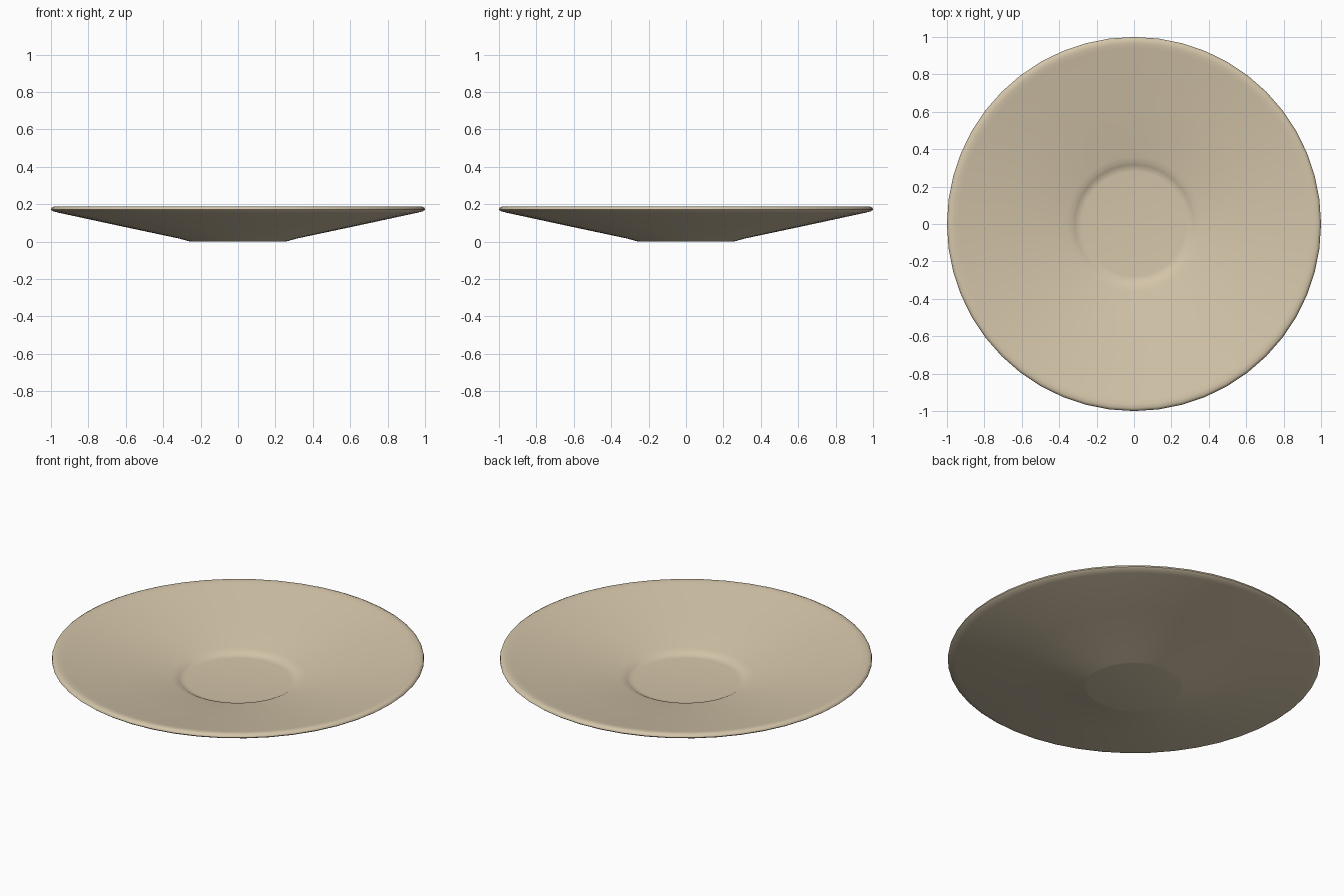
import bpy, bmesh, math

if "Cube" in bpy.data.objects:
    bpy.data.objects.remove(bpy.data.objects["Cube"])

SEGMENTS = 48

def lathe(name, profile, segments):
    """Spin an (r, z) profile, with both ends on the axis, into a closed solid."""
    bm = bmesh.new()
    verts = [bm.verts.new((r, 0, z)) for r, z in profile]
    edges = [bm.edges.new(pair) for pair in zip(verts, verts[1:])]
    bmesh.ops.spin(bm, geom=verts + edges, cent=(0, 0, 0), axis=(0, 0, 1),
                   angle=math.tau, steps=segments, use_merge=False)
    bmesh.ops.remove_doubles(bm, verts=bm.verts[:], dist=1e-4)
    bmesh.ops.recalc_face_normals(bm, faces=bm.faces[:])
    mesh = bpy.data.meshes.new(name)
    bm.to_mesh(mesh)
    bm.free()
    obj = bpy.data.objects.new(name, mesh)
    bpy.context.collection.objects.link(obj)
    return obj

# saucer: flat foot, sloping underside, rounded rim, shallow bowl, cup well
saucer = lathe("saucer", [
    (0, 0), (0.25, 0), (0.265, 0.003), (0.32, 0.018),
    (0.65, 0.088), (0.96, 0.155), (0.99, 0.163),
    (1.0, 0.171), (0.997, 0.181), (0.985, 0.187), (0.965, 0.187), (0.94, 0.182),
    (0.65, 0.126), (0.36, 0.072), (0.33, 0.065),
    (0.317, 0.058), (0.30, 0.050), (0.28, 0.048), (0, 0.048),
], SEGMENTS)

# glazed cream colour
cream = bpy.data.materials.new("cream_glaze")
cream.diffuse_color = (0.66, 0.56, 0.40, 1)
cream.use_nodes = True
cream.node_tree.nodes["Principled BSDF"].inputs["Base Color"].default_value = cream.diffuse_color
saucer.data.materials.append(cream)

bpy.ops.object.select_all(action='DESELECT')
saucer.select_set(True)
bpy.context.view_layer.objects.active = saucer
bpy.ops.object.shade_smooth_by_angle(angle=math.radians(60))
